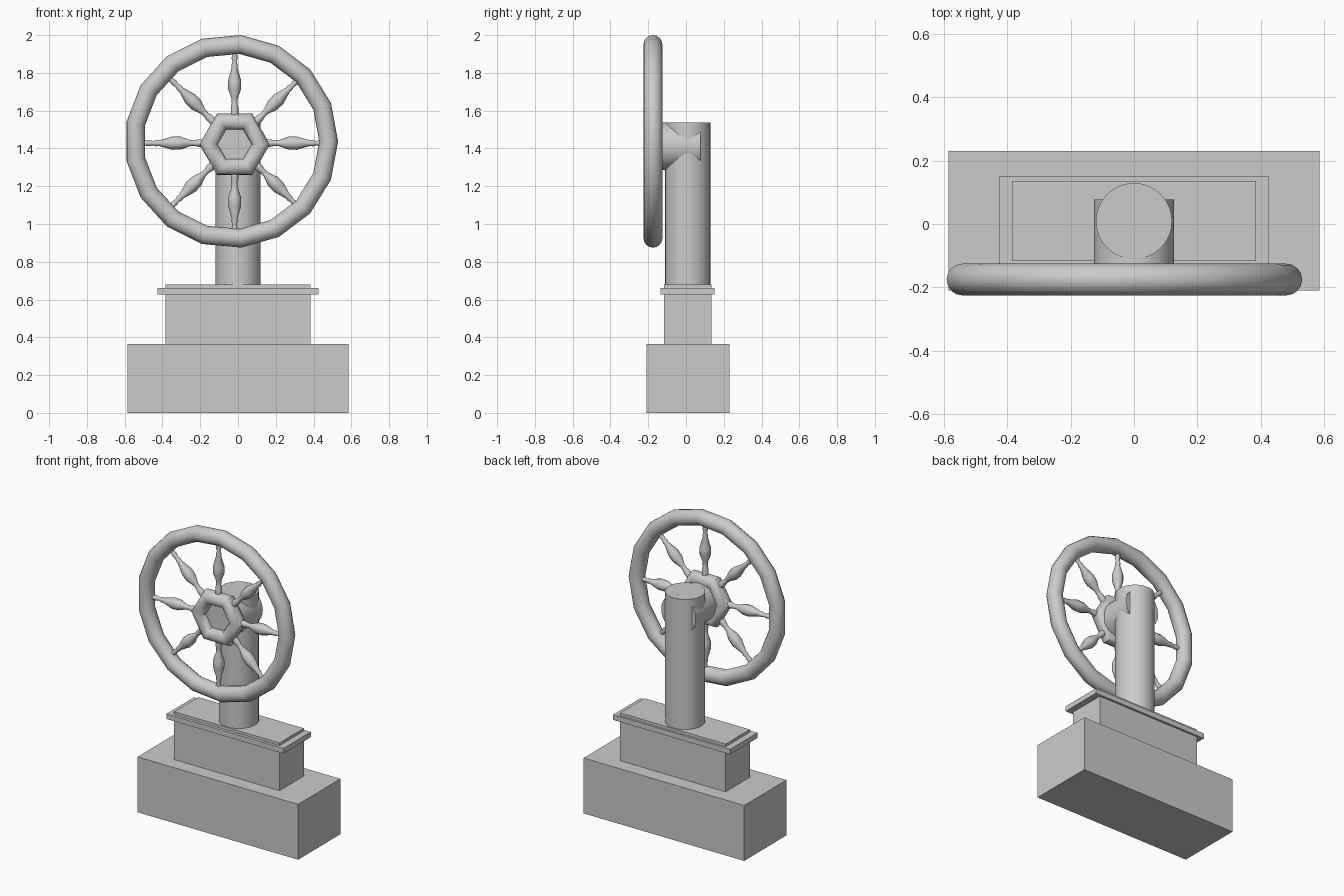
import bpy, bmesh, math
from mathutils import Matrix

if "Cube" in bpy.data.objects:
    bpy.data.objects.remove(bpy.data.objects["Cube"])

WHEEL_Y = -0.175


def finish(name, bm, smooth=False):
    bmesh.ops.recalc_face_normals(bm, faces=bm.faces[:])
    mesh = bpy.data.meshes.new(name)
    bm.to_mesh(mesh)
    bm.free()
    obj = bpy.data.objects.new(name, mesh)
    bpy.context.collection.objects.link(obj)
    if smooth:
        bpy.ops.object.select_all(action='DESELECT')
        obj.select_set(True)
        bpy.context.view_layer.objects.active = obj
        bpy.ops.object.shade_smooth_by_angle(angle=math.radians(40))
    return obj


def box(name, x, y0, y1, z0, z1):
    bm = bmesh.new()
    m = Matrix.Translation((0, (y0 + y1) / 2, (z0 + z1) / 2)) @ Matrix.Diagonal((2 * x, y1 - y0, z1 - z0, 1))
    bmesh.ops.create_cube(bm, size=1, matrix=m)
    return finish(name, bm)


def cylinder(name, radius, depth, matrix):
    bm = bmesh.new()
    bmesh.ops.create_cone(bm, cap_ends=True, segments=32, radius1=radius,
                          radius2=radius, depth=depth, matrix=matrix)
    return finish(name, bm, True)


def torus(name, cx, cz, major, minor, segments, sides):
    """Ring lying in the XZ plane, first corner on +x."""
    bm = bmesh.new()
    rings = []
    for i in range(segments):
        a = math.tau * i / segments
        ring = []
        for j in range(sides):
            b = math.tau * j / sides
            r = major + minor * math.cos(b)
            ring.append(bm.verts.new((cx + r * math.cos(a), WHEEL_Y + minor * math.sin(b),
                                      cz + r * math.sin(a))))
        rings.append(ring)
    for i in range(segments):
        p, q = rings[i], rings[(i + 1) % segments]
        for j in range(sides):
            k = (j + 1) % sides
            bm.faces.new((p[j], q[j], q[k], p[k]))
    return finish(name, bm, True)


def turned(name, profile, matrix, sides=12):
    """Lathe (height, radius) pairs around local z."""
    bm = bmesh.new()
    rings = [[bm.verts.new((r * math.cos(math.tau * j / sides),
                            r * math.sin(math.tau * j / sides), h))
              for j in range(sides)] for h, r in profile]
    for p, q in zip(rings, rings[1:]):
        for j in range(sides):
            k = (j + 1) % sides
            bm.faces.new((p[j], p[k], q[k], q[j]))
    bm.faces.new(rings[0])
    bm.faces.new(rings[-1])
    bm.transform(matrix)
    return finish(name, bm, True)


# Stepped pedestal
box("base_block", 0.585, -0.21, 0.23, 0, 0.365)
box("upper_block", 0.384, -0.116, 0.136, 0.365, 0.68)
box("pedestal_trim", 0.426, -0.135, 0.15, 0.628, 0.662)

# Column and the axle through its top
cylinder("column", 0.12, 0.86, Matrix.Translation((0, 0.009, 1.107)))
cylinder("axle", 0.126, 0.258,
         Matrix.Translation((0, -0.051, 1.412)) @ Matrix.Rotation(math.pi / 2, 4, 'X'))

# Wheel rim and hexagonal hub
torus("wheel_rim", -0.035, 1.4375, 0.515, 0.05, 17, 16)
torus("wheel_hub", -0.018, 1.422, 0.138, 0.049, 6, 16)

# Turned spokes
profile = [(0.14, 0.02), (0.19, 0.02), (0.21, 0.015), (0.235, 0.016), (0.285, 0.034),
           (0.33, 0.035), (0.40, 0.015), (0.415, 0.017), (0.43, 0.011),
           (0.45, 0.016), (0.49, 0.011)]
for i in range(8):
    turned(f"spoke_{i + 1}", profile,
           Matrix.Translation((-0.018, WHEEL_Y, 1.428)) @ Matrix.Rotation(math.tau * i / 8, 4, 'Y'))
